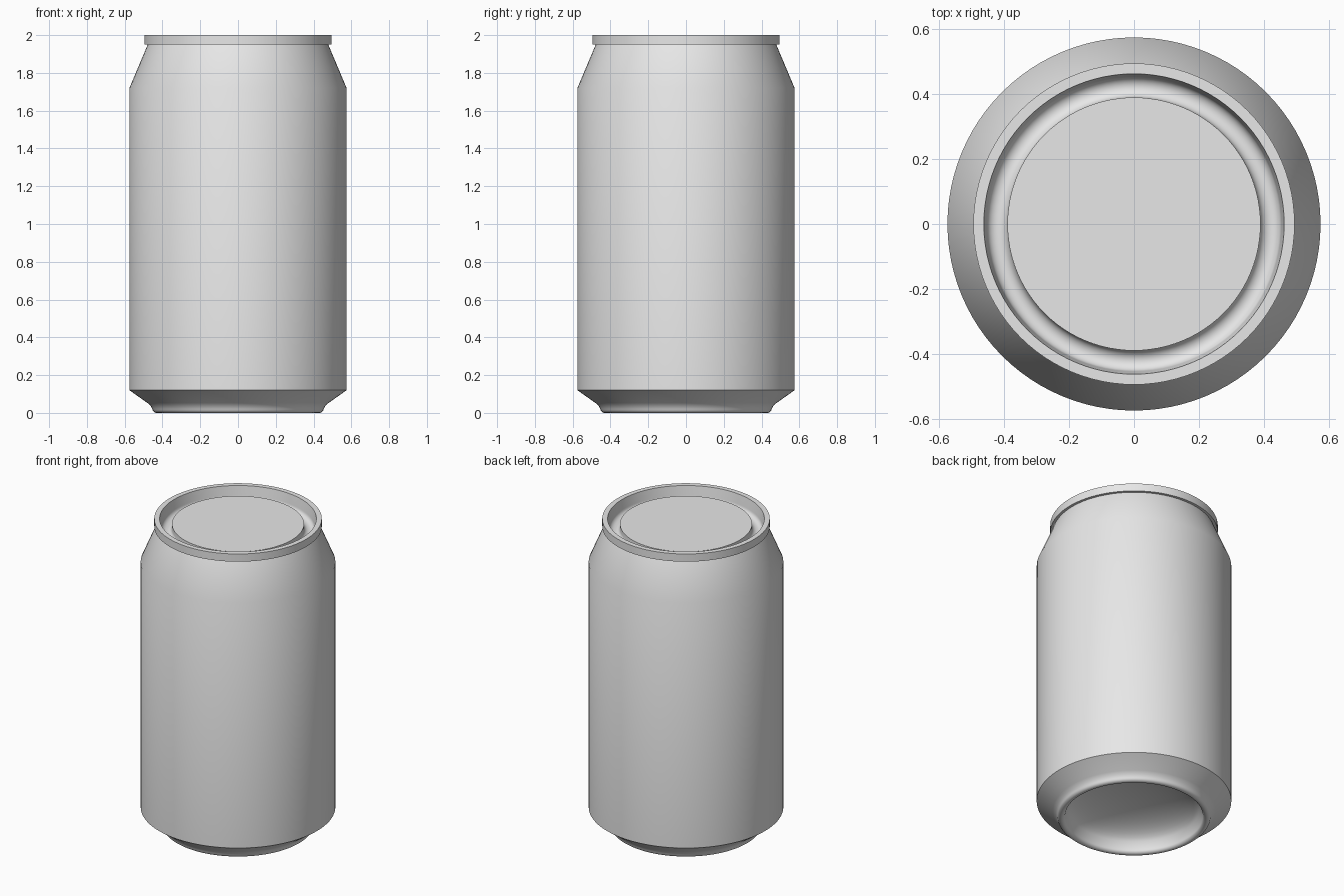
import bpy
import bmesh
from math import sin, cos, pi, radians

SEGMENTS = 96

cube = bpy.data.objects.get("Cube")
if cube:
    bpy.data.objects.remove(cube, do_unlink=True)

metal = bpy.data.materials.new("light grey metal")
metal.use_nodes = True
grey = (0.8, 0.8, 0.8, 1)
metal.diffuse_color = grey
metal.node_tree.nodes["Principled BSDF"].inputs["Base Color"].default_value = grey


def arc(r, z, a, b, start, end, steps):
    """Points on an ellipse centred at (r, z) with half axes a and b."""
    angles = [radians(start + (end - start) * i / steps) for i in range(steps + 1)]
    return [(r + a * cos(t), z + b * sin(t)) for t in angles]


def lathe(name, profile):
    """Turn a (radius, height) profile about z; the outside is on its right."""
    bm = bmesh.new()
    turns = [2 * pi * j / SEGMENTS for j in range(SEGMENTS)]
    rings = [[bm.verts.new((r * cos(t), r * sin(t), z)) for t in turns]
             for r, z in profile]
    for low, high in zip(rings, rings[1:]):
        for j in range(SEGMENTS):
            k = (j + 1) % SEGMENTS
            bm.faces.new((low[j], low[k], high[k], high[j]))
    bmesh.ops.remove_doubles(bm, verts=bm.verts, dist=0.0002)
    mesh = bpy.data.meshes.new(name)
    bm.to_mesh(mesh)
    bm.free()
    mesh.materials.append(metal)
    obj = bpy.data.objects.new(name, mesh)
    bpy.context.collection.objects.link(obj)
    bpy.ops.object.select_all(action="DESELECT")
    obj.select_set(True)
    bpy.context.view_layer.objects.active = obj
    bpy.ops.object.shade_smooth_by_angle(angle=radians(38))
    return obj


# Straight wall and tapered neck
lathe("can_body", [(0.575, 0.12), (0.575, 1.72), (0.478, 1.95)])

# Domed underside, rounded standing ring and sloping lower edge
dome = arc(0, 0.04, 0.395, 0.13, 90, 12, 10)
ring = arc(0.43, 0.024, 0.024, 0.024, 180, 350, 10)
lathe("can_base", dome + ring + [(0.462, 0.037), (0.48, 0.053), (0.575, 0.12)])

# Rim band, rounded groove and flat lid
groove = arc(0.422, 1.94, 0.032, 0.03, 0, -180, 12)
lathe("rim_and_lid", [(0.478, 1.95), (0.495, 1.95), (0.495, 2), (0.463, 2)]
      + groove + [(0.39, 1.966), (0, 1.966)])
